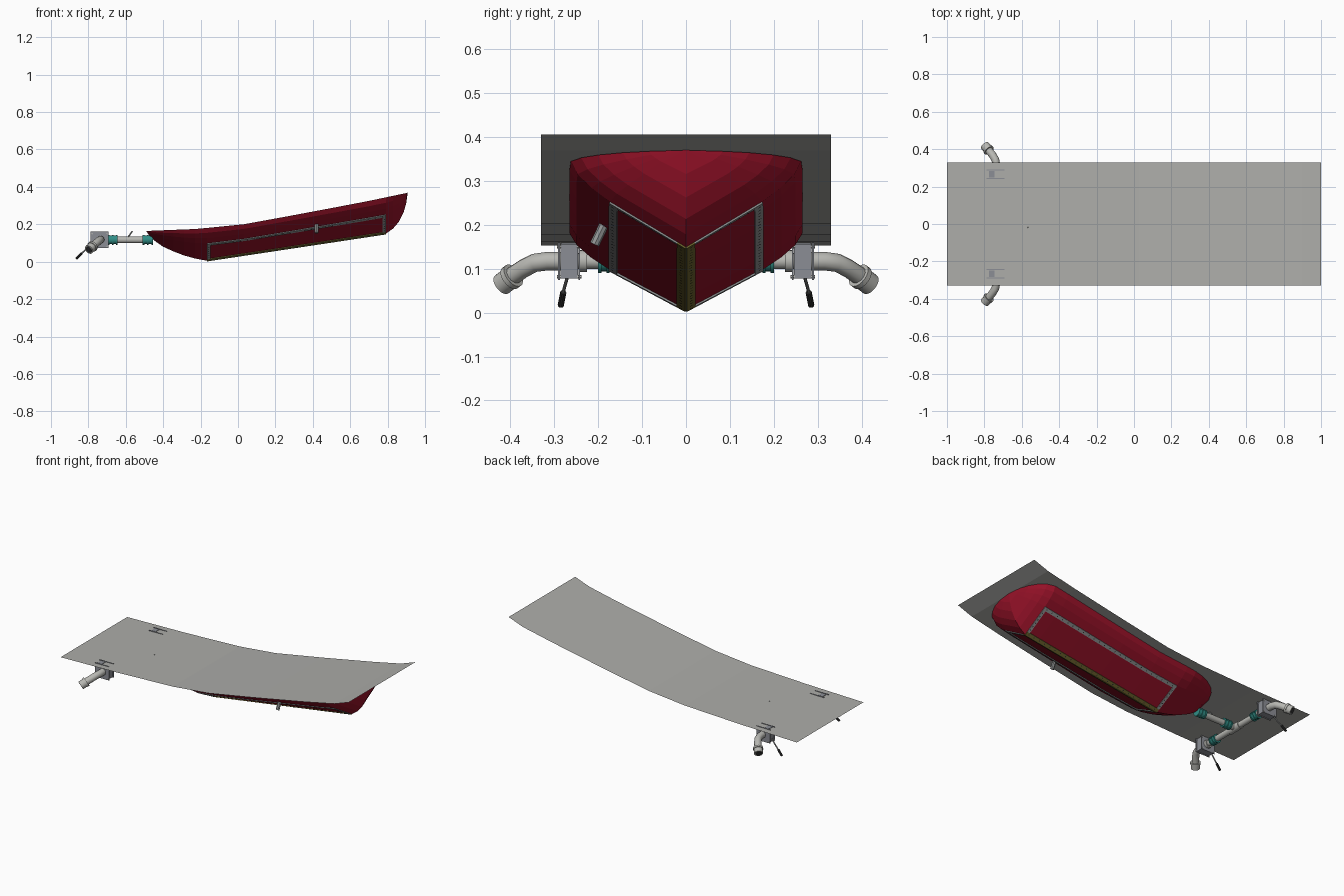
import bpy, bmesh, math
from mathutils import Vector

old = bpy.data.objects.get("Cube")
if old:
    bpy.data.objects.remove(old, do_unlink=True)


def material(name, rgb):
    m = bpy.data.materials.new(name)
    m.use_nodes = True
    m.diffuse_color = (*rgb, 1)
    m.node_tree.nodes["Principled BSDF"].inputs["Base Color"].default_value = (*rgb, 1)
    return m


SHEET = material("sheet_gray", (.42, .42, .40))
RED = material("hull_red", (.32, .006, .022))
PIPE = material("pipe_gray", (.48, .48, .45))
TEAL = material("coupling_teal", (.03, .27, .24))
STEEL = material("valve_steel", (.26, .27, .30))
STRIP = material("strip_gray", (.30, .31, .31))
OLIVE = material("keel_strip_olive", (.17, .14, .03))
DARK = material("dark_gray", (.03, .03, .03))


def mesh_object(name, bm, mat):
    me = bpy.data.meshes.new(name)
    bm.to_mesh(me)
    bm.free()
    me.materials.append(mat)
    ob = bpy.data.objects.new(name, me)
    bpy.context.collection.objects.link(ob)
    return ob


def interp(table, x):
    for (a, p), (b, q) in zip(table, table[1:]):
        if x <= b:
            return p + (q - p) * (x - a) / (b - a)
    return table[-1][1]


def box(name, centre, size, mat):
    bm = bmesh.new()
    bmesh.ops.create_cube(bm, size=1)
    for v in bm.verts:
        v.co = Vector(centre) + Vector(a * b for a, b in zip(v.co, size))
    return mesh_object(name, bm, mat)


def rod(name, a, b, r, mat, sides=20, caps=True):
    a, b = Vector(a), Vector(b)
    bm = bmesh.new()
    bmesh.ops.create_cone(bm, cap_ends=caps, segments=sides, radius1=r, radius2=r, depth=(b - a).length)
    turn = (b - a).to_track_quat('Z', 'Y')
    for v in bm.verts:
        v.co = (a + b) / 2 + turn @ v.co
    ob = mesh_object(name, bm, mat)
    smooth(ob)
    return ob


def smooth(ob):
    bpy.ops.object.select_all(action='DESELECT')
    ob.select_set(True)
    bpy.context.view_layer.objects.active = ob
    bpy.ops.object.shade_smooth_by_angle(angle=math.radians(35))


# Curved deck sheet
deck = [(-1, .153), (-.6, .162), (-.22, .177), (.03, .202), (.35, .26), (.7, .327), (.9, .369), (1, .405)]
bm = bmesh.new()
rows = [[bm.verts.new((x, y, z)) for y in (-.33, .33)] for x, z in deck]
for p, q in zip(rows, rows[1:]):
    bm.faces.new((p[0], q[0], q[1], p[1]))
mesh_object("deck_sheet", bm, SHEET)

# Faceted V hull: rounded plan, flat bottom panels, curved upper sides
keel = [(-.49, .163), (-.475, .14), (-.44, .107), (-.40, .08), (-.345, .055), (-.29, .034), (-.23, .017),
        (-.165, .005), (.79, .149), (.83, .178), (.86, .213), (.885, .262), (.9, .315), (.907, .368)]


def half_width(x):
    d = (-.18 - x) / .31 if x < -.18 else max(0, (x - .77) / .137)
    return .265 * math.sqrt(max(0, 1 - d * d))


def hull_point(x, u, f):
    bottom, top = interp(keel, x), interp(deck, x) - .002
    return Vector((x, u * half_width(x), bottom + f * max(0, top - bottom)))


SECTION = [(0, 0), (.66, .53), (.82, .69), (.94, .85), (1, 1)]
ring = [(-u, f) for u, f in SECTION[:0:-1]] + SECTION
stations = sorted([x for x, z in keel] + [.03, .26, .5, .7])
bm = bmesh.new()
rows = [[bm.verts.new(hull_point(x, u, f)) for u, f in ring] for x in stations]
for p, q in zip(rows, rows[1:]):
    for i in range(len(ring) - 1):
        bm.faces.new((p[i], p[i + 1], q[i + 1], q[i]))
bmesh.ops.remove_doubles(bm, verts=bm.verts, dist=.0005)
bmesh.ops.recalc_face_normals(bm, faces=bm.faces)
mesh_object("hull", bm, RED)


# Perforated strips framing the two bottom panels
def panel_point(x, t, side, lift):
    p = hull_point(x, .66 * t, .53 * t)
    p += Vector((0, .46, -.89)) * lift
    return Vector((p.x, side * p.y, p.z))


def strip(name, x0, x1, t0, t1, side, mat):
    bm = bmesh.new()
    n = 12 if x1 - x0 > .1 else 1
    levels = []
    for lift in (-.002, .004):
        levels.append([[bm.verts.new(panel_point(x0 + (x1 - x0) * i / n, t, side, lift)) for t in (t0, t1)]
                       for i in range(n + 1)])
    low, high = levels
    for i in range(n):
        for g in levels:
            bm.faces.new((g[i][0], g[i + 1][0], g[i + 1][1], g[i][1]))
        for k in (0, 1):
            bm.faces.new((low[i][k], low[i + 1][k], high[i + 1][k], high[i][k]))
    for i in (0, n):
        bm.faces.new((low[i][0], low[i][1], high[i][1], high[i][0]))
    bmesh.ops.recalc_face_normals(bm, faces=bm.faces)
    mesh_object(name, bm, mat)


def holes(name, spots, side):
    bm = bmesh.new()
    for x, t in spots:
        corners = [(x - .004, t), (x, t - .025), (x + .004, t), (x, t + .025)]
        bm.faces.new([bm.verts.new(panel_point(a, b, side, .0048)) for a, b in corners])
    mesh_object(name, bm, DARK)


for side, tag in ((1, "left"), (-1, "right")):
    strip("keel_strip_" + tag, -.165, .79, 0, .11, side, OLIVE)
    strip("chine_strip_" + tag, -.165, .79, .89, 1, side, STRIP)
    strip("stern_strip_" + tag, -.165, -.148, .11, .89, side, STRIP)
    strip("bow_strip_" + tag, .773, .79, .11, .89, side, STRIP)
    spots = [(-.14 + .038 * i, t) for i in range(25) for t in (.055, .945)]
    spots += [(x, .2 + .12 * i) for i in range(6) for x in (-.156, .782)]
    holes("strip_holes_" + tag, spots, side)

# Small side fitting on one flank
fitting = rod("side_fitting", (.42, -.184, .205), (.42, -.208, .155), .011, STRIP, sides=8)

# Stern pipe, junction and cross pipe
AX, AZ = -.735, .117
rod("stern_pipe", (-.46, 0, AZ), (AX, 0, AZ), .018, PIPE)
rod("cross_pipe", (AX, -.29, AZ), (AX, .29, AZ), .018, PIPE)
rod("junction_sleeve", (AX, -.045, AZ), (AX, .045, AZ), .023, PIPE)
rod("sensor_rod", (-.585, -.01, .135), (-.565, -.02, .163), .004, STRIP, sides=8)


def coupling(name, a, b):
    a, b = Vector(a), Vector(b)
    rod(name, a, b, .023, TEAL)
    for i, f in enumerate((0, .42, .84)):
        rod(f"{name}_ring_{i}", a.lerp(b, f), a.lerp(b, f + .16), .027, TEAL)


coupling("hull_coupling", (-.51, 0, AZ), (-.455, 0, AZ))
coupling("junction_coupling", (-.695, 0, AZ), (-.645, 0, AZ))

# Valve, elbow and handle on each side
for s, tag in ((1, "left"), (-1, "right")):
    coupling("cross_coupling_" + tag, (AX, s * .155, AZ), (AX, s * .2, AZ))
    rod("inner_collar_" + tag, (AX, s * .225, AZ), (AX, s * .245, AZ), .025, PIPE)
    box("valve_body_" + tag, (-.74, s * .266, .117), (.085, .04, .078), STEEL)
    box("valve_top_" + tag, (-.76, s * .266, .15), (.03, .036, .022), STEEL)
    for k, y in enumerate((.243, .289)):
        box(f"valve_flange_{tag}_{k}", (-.74, s * y, .118), (.096, .004, .088), STEEL)
        for dx in (-.04, .04):
            for z in (.082, .15):
                rod("flange_bolt_" + tag, (-.74 + dx, s * (y - .005), z), (-.74 + dx, s * (y + .005), z),
                    .004, PIPE, sides=6)
    cu = bpy.data.curves.new("elbow", 'CURVE')
    cu.dimensions = '3D'
    cu.bevel_depth = .021
    cu.bevel_resolution = 4
    path = [(AX, .285, AZ), (AX, .315, AZ), (-.742, .345, .113), (-.757, .37, .1), (-.775, .392, .085), (-.79, .41, .071)]
    sp = cu.splines.new('POLY')
    sp.points.add(len(path) - 1)
    for pt, (x, y, z) in zip(sp.points, path):
        pt.co = (x, s * y, z, 1)
    cu.materials.append(PIPE)
    elbow = bpy.data.objects.new("elbow_" + tag, cu)
    bpy.context.collection.objects.link(elbow)
    bpy.ops.object.select_all(action='DESELECT')
    elbow.select_set(True)
    bpy.context.view_layer.objects.active = elbow
    bpy.ops.object.convert(target='MESH')
    smooth(elbow)
    end = Vector((-.797, s * .419, .064))
    out = Vector((-.015, s * .018, -.014)).normalized()
    rod("outlet_collar_" + tag, end - out * .034, end, .0255, PIPE)
    rod("outlet_ring_" + tag, end - out * .04, end - out * .028, .029, PIPE)
    rod("outlet_opening_" + tag, end, end + out * .001, .019, DARK)
    rod("handle_rod_" + tag, (-.78, s * .266, .095), (-.845, s * .282, .037), .004, STRIP, sides=8)
    rod("handle_grip_" + tag, (-.835, s * .279, .046), (-.865, s * .285, .016), .007, DARK, sides=10)
